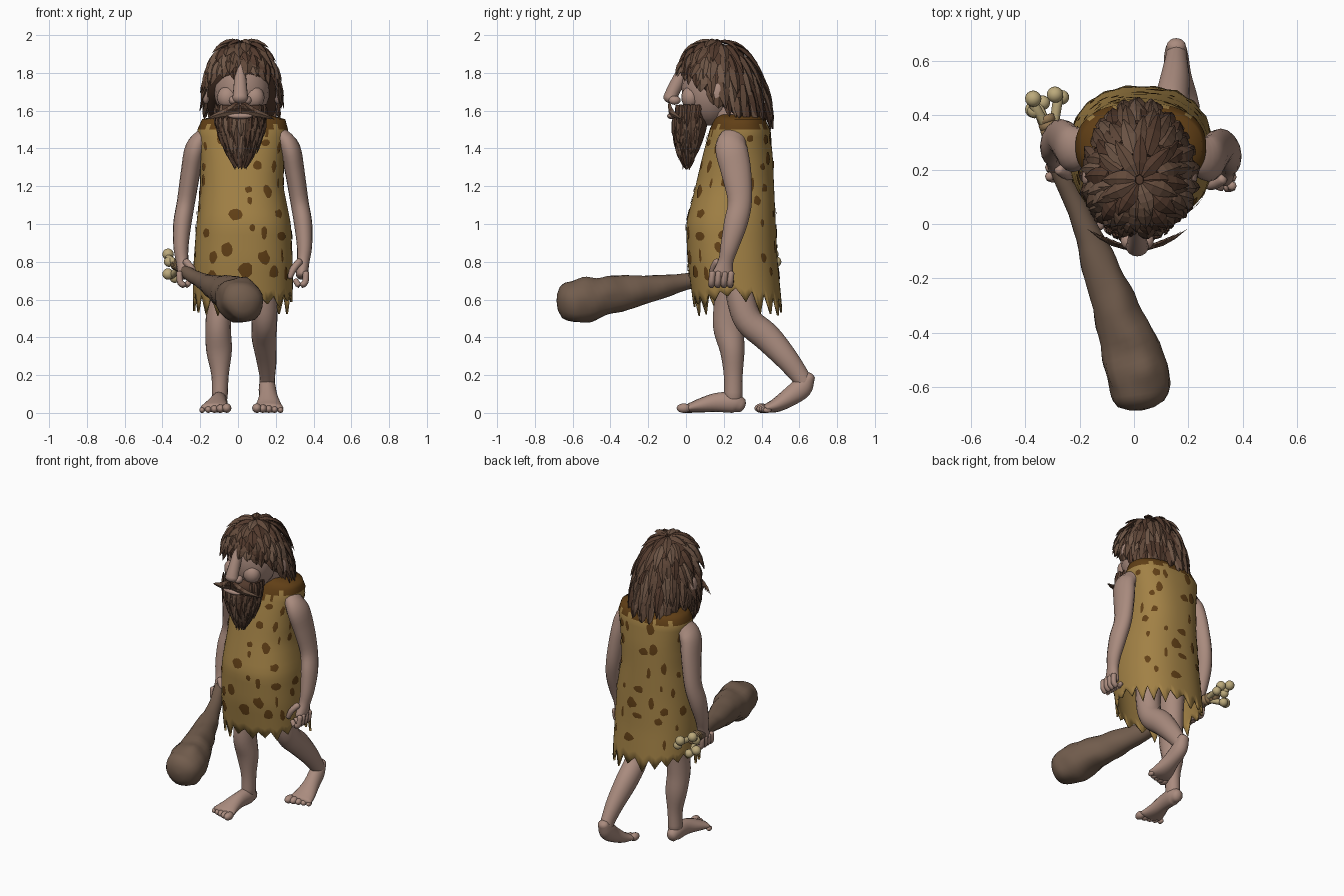
import bpy, bmesh, math, random
from math import sin, cos, pi, radians
from mathutils import Vector, Matrix, noise

if "Cube" in bpy.data.objects:
    bpy.data.objects.remove(bpy.data.objects["Cube"])

random.seed(4)

def material(name, r, g, b):
    m = bpy.data.materials.new(name)
    m.diffuse_color = (r, g, b, 1)
    m.use_nodes = True
    m.node_tree.nodes["Principled BSDF"].inputs["Base Color"].default_value = m.diffuse_color
    return m

SKIN = material("skin", .40, .26, .21)
HAIRS = [material("hair_dark", .085, .042, .026), material("hair_mid", .12, .066, .042),
         material("hair_light", .16, .095, .063)]
HIDE = material("hide", .36, .22, .06)
SPOT = material("hide_spot", .12, .05, .008)
WOOD = material("wood", .17, .11, .075)
BONE = material("bone", .5, .4, .2)
CORD = material("cord", .3, .19, .09)

def finish(bm, name, mats, smooth=True):
    bmesh.ops.recalc_face_normals(bm, faces=bm.faces[:])
    for f in bm.faces:
        f.smooth = smooth
    me = bpy.data.meshes.new(name)
    bm.to_mesh(me)
    bm.free()
    for m in mats:
        me.materials.append(m)
    ob = bpy.data.objects.new(name, me)
    bpy.context.collection.objects.link(ob)
    return ob

def loft(bm, rings, cap=True):
    rows = [[bm.verts.new(p) for p in r] for r in rings]
    n, faces = len(rows[0]), []
    for a, b in zip(rows, rows[1:]):
        for i in range(n):
            faces.append(bm.faces.new((a[i], a[(i + 1) % n], b[(i + 1) % n], b[i])))
    if cap:
        bm.faces.new(rows[0])
        bm.faces.new(rows[-1])
    return faces

def spline(v, steps):
    """Smooth path through plain tuples."""
    v = [[2 * a - b for a, b in zip(v[0], v[1])]] + v + [[2 * a - b for a, b in zip(v[-1], v[-2])]]
    out = []
    for i in range(1, len(v) - 2):
        for k in range(steps):
            t = k / steps
            out.append([.5 * (2 * b + (c - a) * t + (2 * a - 5 * b + 4 * c - d) * t * t
                              + (3 * b - a - 3 * c + d) * t ** 3)
                        for a, b, c, d in zip(*v[i - 1:i + 3])])
    return out + [list(v[-2])]

def tube(bm, pts, steps=4, sides=16, dome=.7, rough=0):
    """Rounded limb through points (x, y, z, half width, half depth)."""
    s = spline([tuple(p) if len(p) == 5 else (*p, p[3]) for p in pts], steps)
    c = [Vector(p[:3]) for p in s]
    rings = []
    for i, p in enumerate(s):
        t = (c[min(i + 1, len(c) - 1)] - c[max(i - 1, 0)]).normalized()
        x = Vector((1, 0, 0))
        u = (x - t * x.dot(t)).normalized()
        w = t.cross(u)
        end = -1 if i == 0 else 1 if i == len(s) - 1 else 0
        angs = [0] if not end else [85, 60, 30, 0] if end < 0 else [0, 30, 60, 85]
        for a in map(radians, angs):
            o = c[i] + t * (end * dome * min(p[3], p[4]) * sin(a))
            ring = []
            for k in range(sides):
                b = 2 * pi * k / sides
                d = (u * (cos(b) * p[3]) + w * (sin(b) * p[4])) * cos(a)
                bump = rough * noise.noise((o + d) * 11) if rough else 0
                ring.append(o + d * (1 + bump))
            rings.append(ring)
    loft(bm, rings)

def ball(bm, c, r):
    r = r if isinstance(r, tuple) else (r, r, r)
    m = Matrix.Translation(Vector(c)) @ Matrix.Diagonal(Vector((*r, 1)))
    bmesh.ops.create_uvsphere(bm, u_segments=16, v_segments=10, radius=1, matrix=m)

# Legs and feet
def leg(name, path, foot, toes, toe_r):
    bm = bmesh.new()
    tube(bm, path)
    tube(bm, foot)
    for i in range(5):
        k = i / 4
        p = Vector(toes[0]).lerp(Vector(toes[1]), k)
        r = toe_r * (1 - .4 * k)
        ball(bm, (p.x, p.y, r), (r, r * 1.5, r))
    finish(bm, name, [SKIN])

leg("front_leg",
    [(-.08, .25, .85, .085, .1), (-.095, .235, .62, .07, .085), (-.105, .225, .46, .067, .082),
     (-.1, .245, .33, .068, .065), (-.095, .25, .2, .046, .05), (-.097, .25, .08, .042, .048)],
    [(-.1, .29, .042, .035, .04), (-.1, .25, .055, .045, .055), (-.105, .16, .055, .045, .05),
     (-.115, .08, .04, .062, .038), (-.12, .02, .027, .08, .025)],
    [(-.06, -.012, 0), (-.19, .025, 0)], .025)
leg("back_leg",
    [(.10, .27, .85, .085, .1), (.13, .29, .62, .075, .078), (.14, .33, .49, .068, .075),
     (.138, .43, .4, .066, .075), (.15, .53, .29, .055, .062), (.155, .6, .2, .042, .05),
     (.155, .625, .16, .04, .045)],
    [(.155, .655, .19, .035, .03), (.155, .615, .135, .045, .055), (.16, .55, .085, .05, .05),
     (.162, .48, .042, .068, .038), (.162, .43, .026, .08, .025)],
    [(.1, .4, 0), (.225, .43, 0)], .025)

# Arms and hands
def arm(name, fx, dy):
    P = lambda x, y, z, *r: (fx(x), y + dy, z, *r)
    bm = bmesh.new()
    tube(bm, [P(.225, .25, 1.46, .05, .07), P(.275, .24, 1.40, .055, .085), P(.30, .265, 1.28, .052, .08),
              P(.325, .285, 1.12, .048, .064), P(.345, .262, 1.0, .048, .062),
              P(.352, .23, .88, .04, .048), P(.345, .21, .8, .033, .04), P(.338, .195, .73, .032, .058)])
    for i in range(4):  # curled fingers
        y = .14 + .033 * i
        tube(bm, [P(.36, y, .74, .017), P(.355, y - .005, .69, .017), P(.325, y - .005, .675, .016),
                  P(.305, y, .70, .015)], 3, 8)
    tube(bm, [P(.325, .165, .80, .02), P(.295, .145, .765, .019), P(.275, .14, .72, .015)], 3, 8)
    finish(bm, name, [SKIN])

arm("left_arm", lambda x: x, 0)
arm("right_arm", lambda x: .05 - x, .035)

# Hide tunic: cross-sections as z, x min, x max, y min, y max
SECT = [(1.58, -.09, .15, .17, .38), (1.555, -.19, .25, .15, .42), (1.5, -.215, .265, .125, .445),
        (1.35, -.2, .245, .085, .46), (1.2, -.2, .24, .05, .466), (1.0, -.22, .28, 0, .475),
        (.8, -.235, .29, .008, .485), (.6, -.24, .29, .035, .505), (.45, -.24, .29, .05, .52)]

def tunic_at(phi, z, off=0):
    for a, b in zip(SECT, SECT[1:]):
        if z >= b[0]:
            break
    k = (a[0] - z) / (a[0] - b[0])
    x0, x1, y0, y1 = [p + (q - p) * k for p, q in zip(a[1:], b[1:])]
    e = lambda v: math.copysign(abs(v) ** .86, v)
    return Vector(((x0 + x1) / 2 + ((x1 - x0) / 2 + off) * e(sin(phi)),
                   (y0 + y1) / 2 + ((y1 - y0) / 2 + off) * e(-cos(phi)), z))

N = 80
hem, depth = [], .08
for j in range(N):
    if j % 4 == 0:
        depth = random.uniform(.03, .12)
    hem.append(.66 - .05 * abs(cos(2 * pi * j / N)) - depth * (0, .5, 1, .45)[j % 4])
levels = [1.58, 1.57, 1.555, 1.53] + [1.5 - i * .04 for i in range(20)]
rings = [[tunic_at(2 * pi * j / N, z) for j in range(N)] for z in levels]
rings.append([tunic_at(2 * pi * j / N, hem[j] * .5 + .35) for j in range(N)])
rings.append([tunic_at(2 * pi * j / N, hem[j]) for j in range(N)])
inner = [[Vector((.025 + (p.x - .025) * .955, .26 + (p.y - .26) * .955, p.z)) for p in r] for r in rings]
bm = bmesh.new()
for f in loft(bm, rings + inner[::-1], False):  # darker ragged collar
    c = f.calc_center_median()
    v = .1 * max(0, 1 - abs(c.x - .02) / .14) if c.y < .25 else 0
    f.material_index = 1 if c.z > 1.5 - v + .02 * sin(c.x * 70) else 0
finish(bm, "tunic", [HIDE, SPOT])

# Hide spots laid on the tunic
bm = bmesh.new()
for row in range(7):
    for col in range(13):
        if random.random() < .22:
            continue
        phi = 2 * pi * (col + .5 * (row % 2) + random.uniform(-.3, .3)) / 13
        z = .74 + row * .115 + random.uniform(-.04, .04)
        w, h = random.uniform(.04, .14), random.uniform(.018, .042)
        rim = []
        for k in range(10):
            a, q = 2 * pi * k / 10, random.uniform(.75, 1.1)
            rim.append(bm.verts.new(tunic_at(phi + w * q * cos(a), z + h * q * sin(a), .004)))
        mid = bm.verts.new(tunic_at(phi, z, .006))
        for k in range(10):
            bm.faces.new((rim[k], rim[(k + 1) % 10], mid))
finish(bm, "tunic_spots", [SPOT])

# Head, neck, face
bm = bmesh.new()
tube(bm, [(.03, .27, 1.44, .13, .1), (.03, .24, 1.55, .1, .1), (.02, .17, 1.66, .1, .1)])
ball(bm, (.02, .125, 1.73), (.15, .15, .21))
for s in (-1, 1):
    ball(bm, (.015 + s * .07, .025, 1.67), (.055, .05, .06))
    ball(bm, (.02 + s * .19, .17, 1.69), (.022, .035, .055))
    ball(bm, (.012 + s * .035, -.06, 1.655), (.026, .032, .024))
finish(bm, "head", [SKIN])
bm = bmesh.new()
tube(bm, [(.012, .0, 1.85, .025, .025), (.012, -.035, 1.77, .032, .035), (.012, -.07, 1.70, .038, .036),
          (.012, -.083, 1.665, .042, .038)])
finish(bm, "nose", [SKIN])
bm = bmesh.new()
ball(bm, (.012, -.08, 1.572), (.065, .02, .016))
finish(bm, "lower_lip", [SKIN])

# Hair and beard surfaces: angle from the front, t from root to tip
def hair_at(phi, t):
    f = min((1 - cos(phi)) * 2, 3.999)
    ends = [1.80, 1.75, 1.64, 1.55, 1.52]
    ze = ends[int(f)] + (ends[int(f) + 1] - ends[int(f)]) * (f - int(f))
    a, c = min(t, 1) * pi / 2, cos(phi)
    r = sin(a) ** .85
    return Vector((.02 + .192 * sin(phi) * r, .16 - (.185 if c > 0 else .275) * c * r,
                   1.965 - (1.965 - ze) * (1 - cos(a)) - max(t - 1, 0) * .3))

def beard_at(phi, t):
    k = cos(min(t, .97) * pi / 2) ** .65
    return Vector((.015 + .132 * k * sin(phi), .035 - .02 * t - .1 * k * cos(phi), 1.64 - .34 * t))

def lock(bm, pts, centre, width, lift, mat):
    """One pointed, ridged tuft."""
    rings = []
    for i, p in enumerate(pts):
        n = (p - Vector(centre)).normalized()
        t = (pts[min(i + 1, len(pts) - 1)] - pts[max(i - 1, 0)]).normalized()
        u = t.cross(n).normalized()
        n = u.cross(t)
        w = width * (.6, 1, .95, .6, .04)[i]
        q = p + n * (lift * i / (len(pts) - 1))
        rings.append([q - u * w, q + n * (w * .45), q + u * w, q - n * (w * .4)])
    for f in loft(bm, rings):
        f.material_index = mat

def tufts(bm, fn, centre, phi, t0, t1, width, lift, sway=.1):
    d = random.uniform(-sway, sway)
    lock(bm, [fn(phi + d * k / 4, t0 + (t1 - t0) * k / 4) for k in range(5)], centre, width, lift,
         random.choice((0, 1, 1, 2)))

def body(name, fn, c, scale, levels):
    c, bm = Vector(c), bmesh.new()
    loft(bm, [[c + (fn(2 * pi * j / 32, t) - c) * scale for j in range(32)] for t in levels])
    finish(bm, name, HAIRS[:1])

# Hair cap and layered locks
body("hair_cap", hair_at, (.02, .15, 1.75), .96, (.03, .15, .3, .45, .6, .75, .88, 1))
bm = bmesh.new()
for t0, n, ln in ((.03, 9, .38), (.2, 15, .38), (.38, 20, .36), (.54, 24, .34), (.7, 28, .32), (.83, 30, .26)):
    for i in range(n):
        phi = 2 * pi * (i + random.uniform(.2, .8)) / n
        tufts(bm, hair_at, (.02, .15, 1.7), phi, t0, t0 + ln * random.uniform(.8, 1.15),
              random.uniform(.022, .034), random.uniform(.012, .035))
finish(bm, "hair_locks", HAIRS, False)

# Beard body, locks and moustache
body("beard_body", beard_at, (.015, .04, 1.5), .92, (0, .15, .3, .45, .6, .75, .88, .97))
bm = bmesh.new()
for t0, n in ((.02, 15), (.22, 17), (.36, 16), (.5, 14), (.64, 12), (.75, 9)):
    for i in range(n):
        phi = -2.1 + 4.2 * (i + random.uniform(.2, .8)) / n
        if t0 < .1 and abs(phi) < .75:
            continue
        tufts(bm, beard_at, (.015, .05, 1.56), phi, t0, min(t0 + random.uniform(.26, .38), 1.03),
              random.uniform(.013, .022), random.uniform(.006, .02))
for s in (-1, 1):
    for i in range(6):
        z, e = 1.637 - .008 * i, .05 + .018 * i
        lock(bm, [Vector((.012 + s * (.004 + e * k / 3.2), -.088 + .033 * k * k * e,
                          z - .0045 * k * k * (1.1 - .1 * i))) for k in range(5)],
             (.012, .06, 1.6), .019, .006, i % 3)
finish(bm, "beard_locks", HAIRS, False)

# Club
bm = bmesh.new()
tube(bm, [(-.315, .36, .785, .027), (-.275, .2, .745, .032), (-.19, .02, .70, .042), (-.115, -.18, .66, .07),
          (-.04, -.38, .625, .095), (.01, -.54, .597, .118), (.025, -.635, .59, .098)], 6, 20, .5, .16)
finish(bm, "club", [WOOD])

# Bones tied to the club end
bm = bmesh.new()
for a, b in (((-.37, .46, .84), (-.365, .415, .80)), ((-.37, .42, .735), (-.335, .445, .715)),
             ((-.29, .475, .80), (-.265, .465, .76))):
    mid = (Vector(a) + Vector(b)) / 2
    tube(bm, [(-.3, .32, .775, .016), (mid.x, mid.y, mid.z, .019)], 4, 10)
    ball(bm, a, .03)
    ball(bm, b, .027)
finish(bm, "bones", [BONE])
bm = bmesh.new()
for k in range(4):
    p = Vector((-.302, .318, .776)).lerp(Vector((-.322, .385, .785)), k / 3)
    tube(bm, [(p.x + .003, p.y - .009, p.z, .034), (p.x - .003, p.y + .009, p.z, .034)], 2, 12, .2)
finish(bm, "cord_binding", [CORD])
